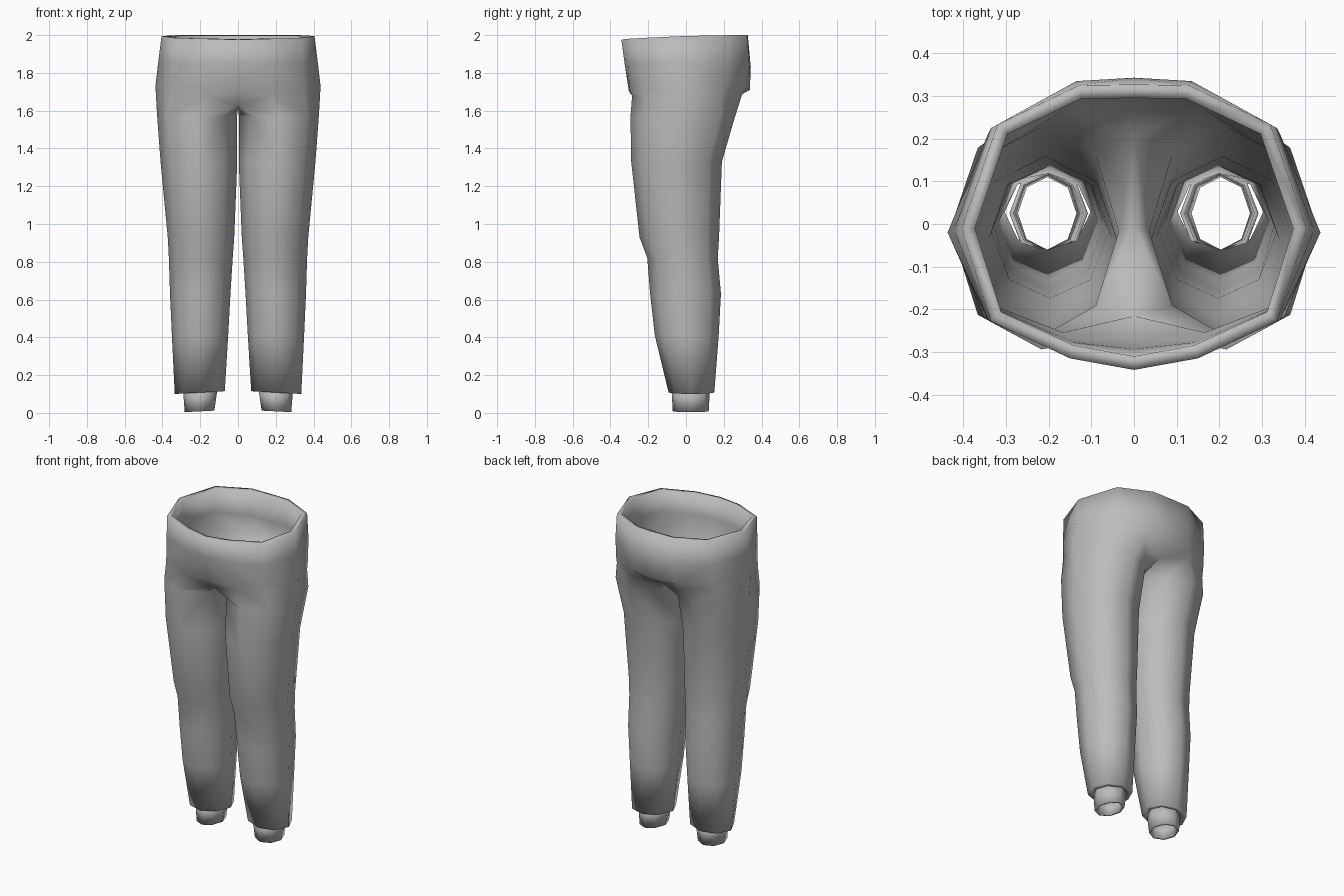
import bpy, math

if "Cube" in bpy.data.objects:
    bpy.data.objects.remove(bpy.data.objects["Cube"])

grey = bpy.data.materials.new("plain grey cloth")
grey.diffuse_color = (0.5, 0.5, 0.5, 1)
grey.use_nodes = True
grey.node_tree.nodes["Principled BSDF"].inputs["Base Color"].default_value = grey.diffuse_color


def octagon(x0, x1, y0, y1, z0, z1):
    """Eight points from inner front, round the outside, to the inner side.
    z runs from z0 at the inner side to z1 at the outer side."""
    pts = []
    for k in range(8):
        a = math.radians(-135 + 45 * k)
        t = (1 + math.cos(a)) / 2
        pts.append((x0 + (x1 - x0) * t,
                    (y0 + y1) / 2 + (y1 - y0) / 2 * math.sin(a),
                    z0 + (z1 - z0) * t))
    return pts


def build(name, rings, thickness):
    """Loft rings (open seven-point or closed eight-point), mirror, thicken."""
    verts, faces, starts = [], [], []
    for r in rings:
        starts.append(len(verts))
        verts += r
    for i in range(len(rings) - 1):
        a, b = starts[i], starts[i + 1]
        n = len(rings[i])
        for k in range(n if n == 8 else n - 1):
            m = (k + 1) % 8
            faces.append((a + k, b + k, b + m, a + m))
    mesh = bpy.data.meshes.new(name)
    mesh.from_pydata(verts, [], faces)
    mesh.materials.append(grey)
    mesh.shade_smooth()
    ob = bpy.data.objects.new(name, mesh)
    bpy.context.collection.objects.link(ob)
    mirror = ob.modifiers.new("mirror", 'MIRROR')
    mirror.use_clip = True
    mirror.merge_threshold = 0.001
    wall = ob.modifiers.new("wall", 'SOLIDIFY')
    wall.thickness = thickness
    wall.offset = -1
    return ob


# Pelvis half rings, from centre front round the side to centre back
waist = [(0, -.342, 1.975), (.15, -.315, 1.98), (.335, -.228, 1.985), (.405, -.01, 1.995),
         (.32, .233, 2), (.13, .325, 2), (0, .327, 2)]
hip = [(0, -.325, 1.85), (.155, -.308, 1.85), (.342, -.224, 1.85), (.422, -.015, 1.86),
       (.335, .225, 1.85), (.135, .335, 1.84), (0, .343, 1.83)]
seat = [(0, -.302, 1.7), (.16, -.298, 1.71), (.348, -.218, 1.72), (.437, -.02, 1.73),
        (.345, .205, 1.72), (.15, .32, 1.72), (0, .338, 1.71)]
# Crotch ring, closed by a point under the centre
crotch = [(0, -.24, 1.625), (.17, -.285, 1.68), (.355, -.212, 1.67), (.434, -.02, 1.67),
          (.35, .19, 1.67), (.17, .295, 1.68), (0, .23, 1.65), (0, 0, 1.6)]

# Leg sections: inner x, outer x, front y, back y, height
leg = [(.006, .428, -.294, .26, 1.57), (.004, .41, -.29, .19, 1.33),
       (.02, .372, -.246, .175, .93), (.028, .366, -.205, .168, .82),
       (.04, .36, -.19, .185, .63), (.052, .35, -.165, .173, .41)]
legs = [octagon(*s, s[4]) for s in leg]
legs.append(octagon(.07, .335, -.092, .15, .115, .1))

build("trousers", [waist, hip, seat, crotch] + legs, 0.032)

# Ankle cuffs tucked inside the hems
build("ankle_cuffs", [octagon(.108, .292, -.077, .127, .13, .13),
                      octagon(.125, .282, -.07, .12, .012, .004)], 0.01)
